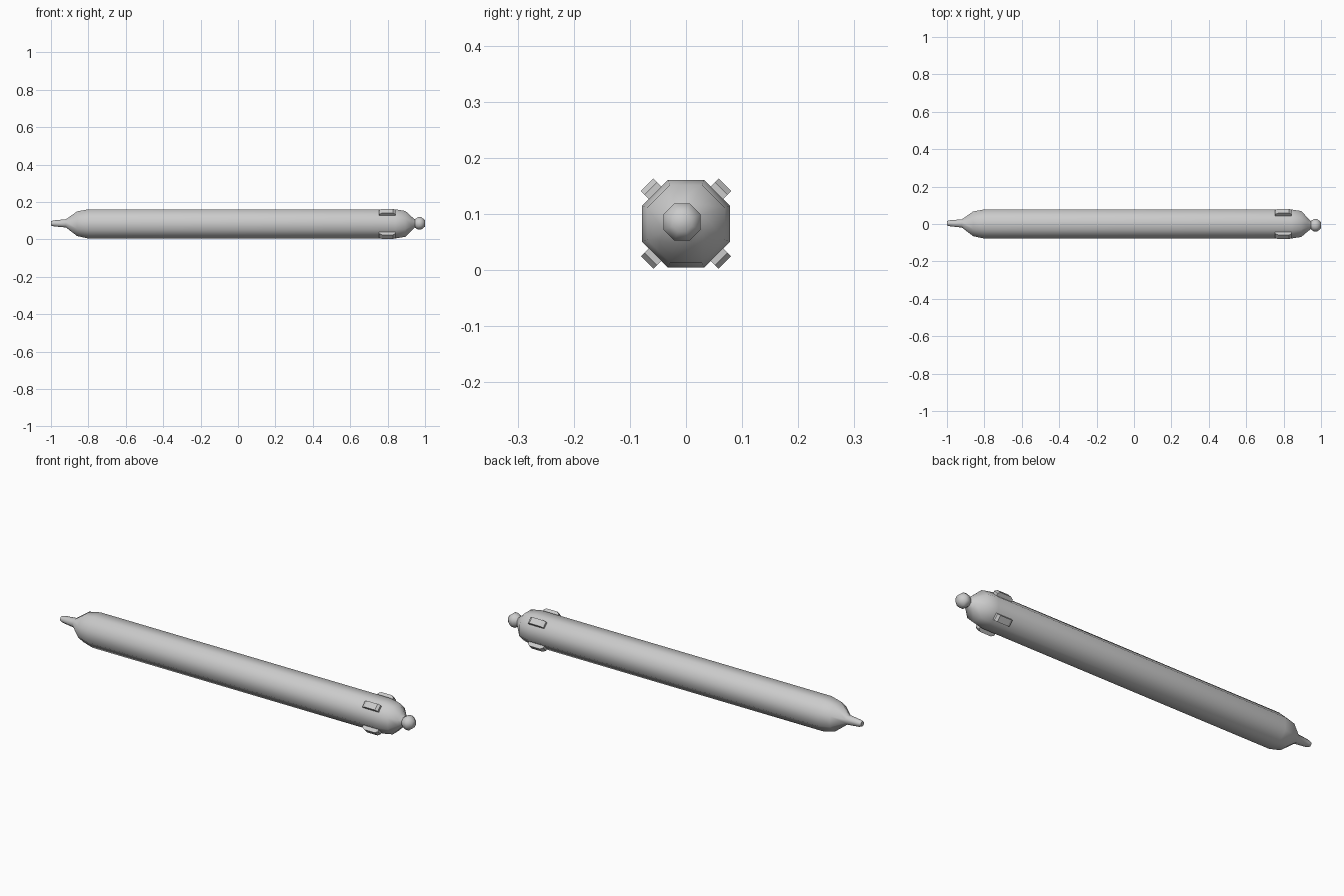
import bpy, bmesh, math
from mathutils import Matrix, Vector

cube = bpy.data.objects.get("Cube")
if cube:
    bpy.data.objects.remove(cube, do_unlink=True)

AXIS_Z = 0.0825
SIDES = 8

grey = bpy.data.materials.new("light grey")
grey.use_nodes = True
colour = (0.6, 0.6, 0.6, 1)
grey.diffuse_color = colour
grey.node_tree.nodes["Principled BSDF"].inputs["Base Color"].default_value = colour


def finish(bm, name, angle):
    bmesh.ops.recalc_face_normals(bm, faces=bm.faces)
    mesh = bpy.data.meshes.new(name)
    bm.to_mesh(mesh)
    bm.free()
    mesh.materials.append(grey)
    ob = bpy.data.objects.new(name, mesh)
    bpy.context.collection.objects.link(ob)
    bpy.ops.object.select_all(action='DESELECT')
    ob.select_set(True)
    bpy.context.view_layer.objects.active = ob
    bpy.ops.object.shade_smooth_by_angle(angle=math.radians(angle))
    return ob


# Octagonal tube: each station is x, distance to the flats, y and z offset
def tube(name, stations):
    bm = bmesh.new()
    rings = []
    for x, apothem, dy, dz in stations:
        r = apothem / math.cos(math.pi / SIDES)
        angles = [math.tau * (i + 0.5) / SIDES for i in range(SIDES)]
        rings.append([bm.verts.new((x, dy + r * math.cos(a), AXIS_Z + dz + r * math.sin(a)))
                      for a in angles])
    for a, b in zip(rings, rings[1:]):
        for i in range(SIDES):
            j = (i + 1) % SIDES
            bm.faces.new((a[i], a[j], b[j], b[i]))
    bm.faces.new(rings[0])
    bm.faces.new(rings[-1])
    return finish(bm, name, 60)


# Long body with pinched tail and rounded nose ending in a knob
tube("body", [
    (-1.0, 0.012, 0.004, 0.003),
    (-0.985, 0.016, 0.004, 0.003),
    (-0.92, 0.022, 0.003, 0.003),
    (-0.86, 0.066, 0.001, 0.001),
    (-0.80, 0.078, 0, 0),
    (0.84, 0.078, 0, 0),
    (0.895, 0.069, 0, 0),
    (0.93, 0.035, -0.004, 0.002),
    (0.945, 0.022, -0.006, 0.003),
    (0.962, 0.033, -0.007, 0.003),
    (0.98, 0.033, -0.007, 0.003),
    (1.0, 0.017, -0.007, 0.003),
])

# Four lugs on the diagonal sides, with bevelled ends
LUG = [(0.755, 0.07), (0.755, 0.089), (0.77, 0.098), (0.83, 0.098), (0.842, 0.089), (0.842, 0.07)]
for k, label in enumerate(("back_upper", "front_upper", "front_lower", "back_lower")):
    bm = bmesh.new()
    face = bm.faces.new([bm.verts.new((x, r, -0.016)) for x, r in LUG])
    extruded = bmesh.ops.extrude_face_region(bm, geom=[face])["geom"]
    bmesh.ops.translate(bm, vec=Vector((0, 0, 0.032)),
                        verts=[v for v in extruded if isinstance(v, bmesh.types.BMVert)])
    turn = Matrix.Rotation(math.radians(45 + 90 * k), 4, 'X')
    bmesh.ops.transform(bm, matrix=Matrix.Translation((0, 0, AXIS_Z)) @ turn, verts=bm.verts)
    finish(bm, "lug_" + label, 20)
